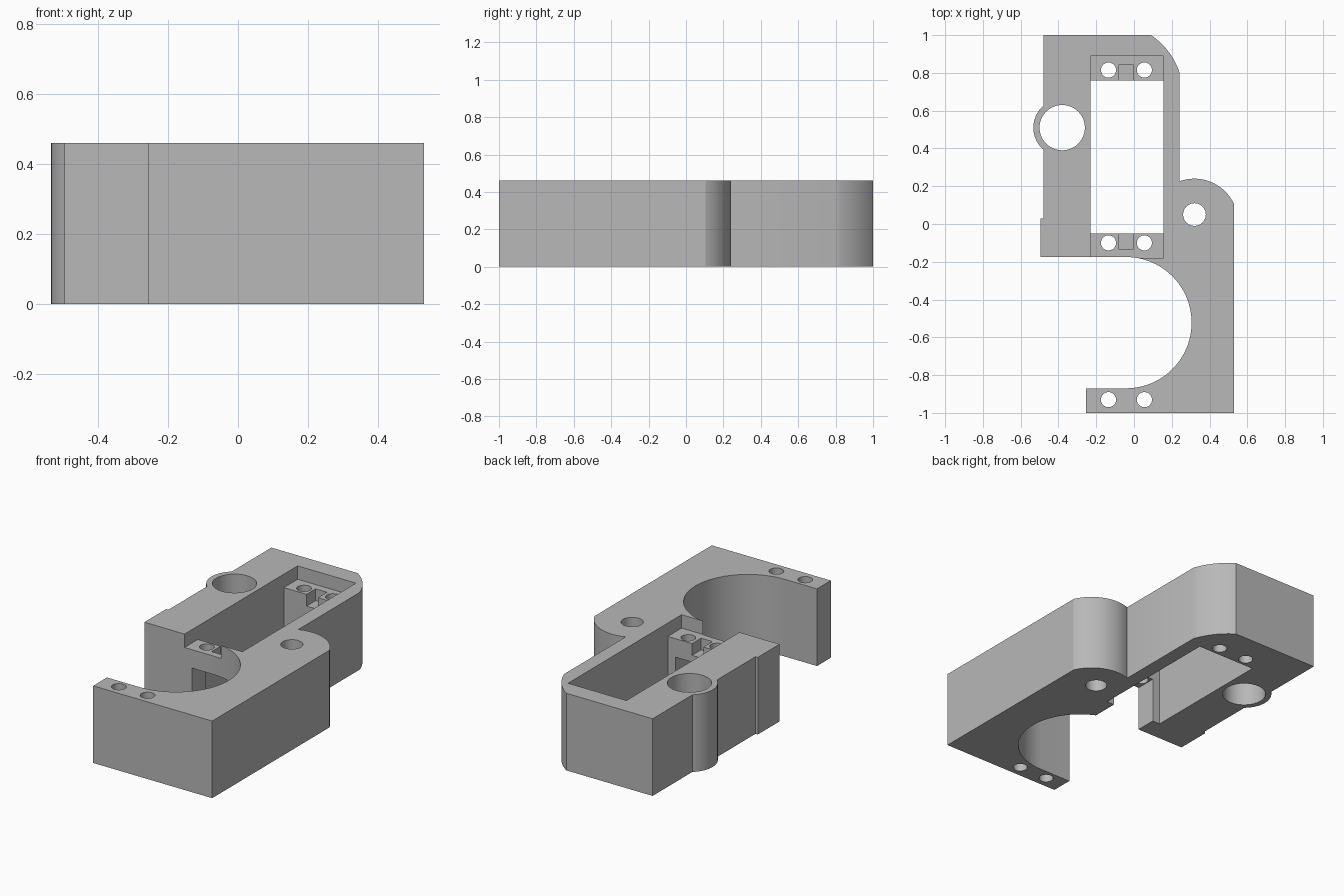
import bpy, bmesh
from math import cos, sin, radians
from mathutils import Vector

cube = bpy.data.objects.get("Cube")
if cube:
    bpy.data.objects.remove(cube, do_unlink=True)

HEIGHT = 0.46
LEDGE = 0.38          # top of the mounting ledges
GROOVE = 0.31         # floor of the small ledge grooves
PASSAGE = 0.27        # ceiling of the passage under the front ledge

grey = bpy.data.materials.new("plain grey")
grey.use_nodes = True
grey.diffuse_color = (0.48, 0.48, 0.48, 1)
grey.node_tree.nodes["Principled BSDF"].inputs["Base Color"].default_value = grey.diffuse_color


def arc(x, y, radius, start, end, steps=32):
    """Points along an arc, angles in degrees."""
    angles = [radians(start + (end - start) * i / steps) for i in range(steps + 1)]
    return [(x + radius * cos(a), y + radius * sin(a)) for a in angles]


def prism(name, outline, z0, z1):
    """Closed solid made by raising a flat outline from z0 to z1."""
    bm = bmesh.new()
    face = bm.faces.new([bm.verts.new((x, y, z0)) for x, y in outline])
    raised = bmesh.ops.extrude_face_region(bm, geom=[face])["geom"]
    verts = [v for v in raised if isinstance(v, bmesh.types.BMVert)]
    bmesh.ops.translate(bm, verts=verts, vec=Vector((0, 0, z1 - z0)))
    bmesh.ops.recalc_face_normals(bm, faces=bm.faces)
    mesh = bpy.data.meshes.new(name)
    bm.to_mesh(mesh)
    bm.free()
    mesh.materials.append(grey)
    obj = bpy.data.objects.new(name, mesh)
    bpy.context.collection.objects.link(obj)
    return obj


def cut(body, outline, z0=-0.1, z1=HEIGHT + 0.1):
    """Remove a prism from the body."""
    cutter = prism("cutter", outline, z0, z1)
    cutter.hide_render = True
    mod = body.modifiers.new("cut", "BOOLEAN")
    mod.operation = "DIFFERENCE"
    mod.solver = "EXACT"
    mod.object = cutter
    bpy.context.view_layer.objects.active = body
    bpy.ops.object.modifier_apply(modifier=mod.name)
    bpy.data.objects.remove(cutter, do_unlink=True)


def rect(x0, x1, y0, y1):
    return [(x0, y0), (x1, y0), (x1, y1), (x0, y1)]


def hole(body, x, y, radius):
    cut(body, arc(x, y, radius, 0, 360, 48)[:-1])


# Outer outline, clockwise from the back right corner, with the round bay and bushing
outline = [(-0.48, 1)]
outline += arc(-0.12, 0.683, 0.38, 56.5, 18.7, 12)       # clipped back corner
outline += arc(0.32, 0.01, 0.23, 110.4, 24.1, 24)        # rounded shoulder
outline += [(0.53, -1), (-0.255, -1), (-0.255, -0.87)]   # front arm
outline += arc(-0.0425, -0.5225, 0.3475, -90, 90, 48)    # round bay
outline += [(-0.495, -0.175), (-0.495, 0.03), (-0.48, 0.03)]
outline += arc(-0.38, 0.51, 0.153, 229.2, 130.8, 24)     # bushing bulge
body = prism("mounting_bracket", outline, 0, HEIGHT)

# Rectangular pocket and the shallow recess that leaves a ledge at each end
cut(body, rect(-0.23, 0.155, -0.05, 0.76))
cut(body, rect(-0.23, 0.155, -0.18, 0.89), LEDGE)

# Grooves in the ledges
cut(body, rect(-0.08, -0.005, -0.135, 0.0), GROOVE)
cut(body, rect(-0.08, -0.005, 0.70, 0.845), GROOVE)

# Passage below the front ledge
cut(body, rect(-0.18, 0.105, -0.26, 0.0), -0.1, PASSAGE)

# Screw holes, pivot hole and bushing hole
for y in (-0.93, -0.1, 0.815):
    for x in (-0.135, 0.055):
        hole(body, x, y, 0.04)
hole(body, 0.32, 0.05, 0.06)
hole(body, -0.38, 0.51, 0.12)

# Smooth the curved walls, keep the edges crisp
bpy.ops.object.select_all(action="DESELECT")
body.select_set(True)
bpy.context.view_layer.objects.active = body
bpy.ops.object.shade_smooth_by_angle(angle=radians(25))
